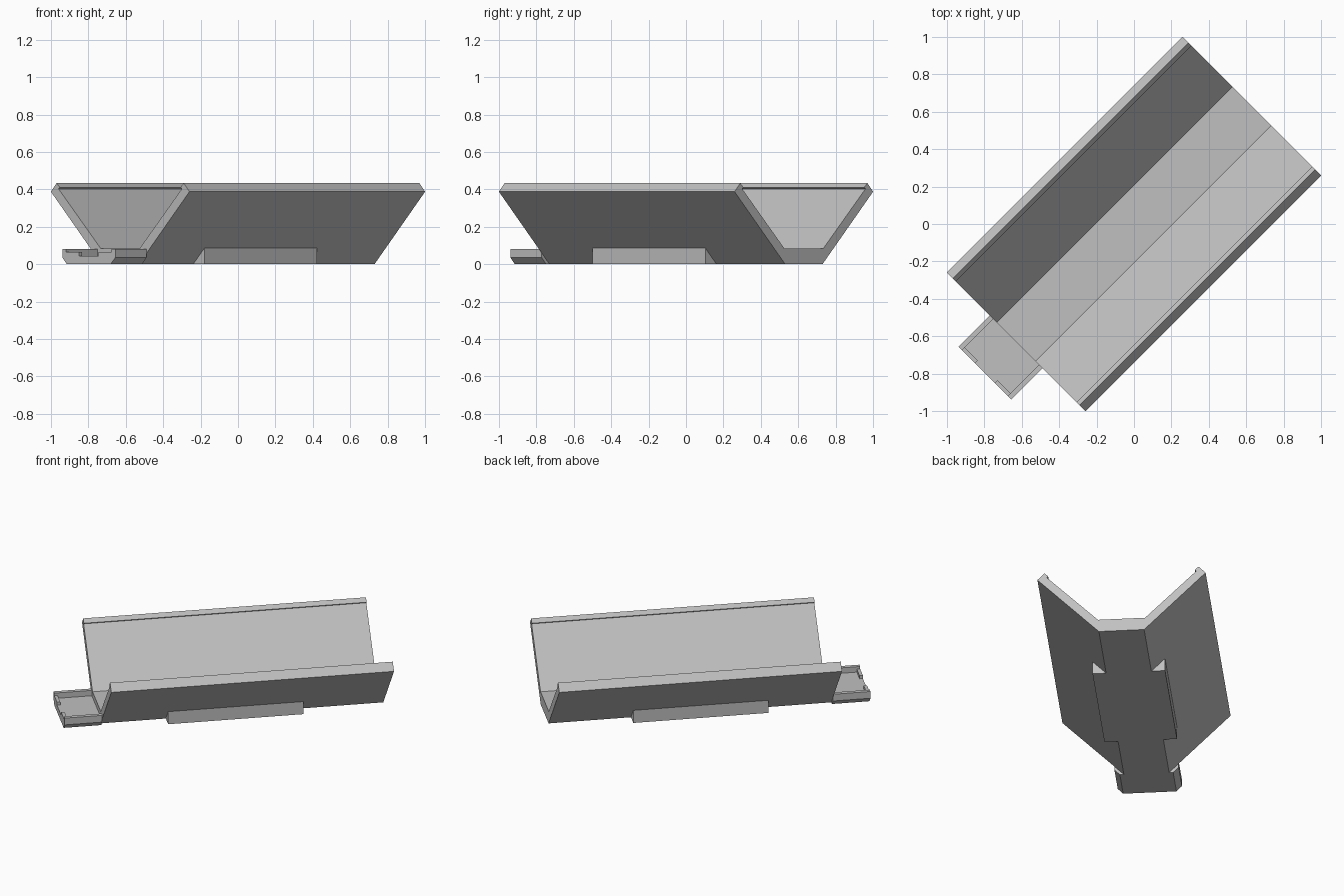
import bpy, bmesh, math
from mathutils import Matrix

cube = bpy.data.objects.get("Cube")
if cube:
    bpy.data.objects.remove(cube, do_unlink=True)

grey = bpy.data.materials.new("light_grey")
grey.use_nodes = True
colour = (0.53, 0.53, 0.53, 1)
grey.diffuse_color = colour
grey.node_tree.nodes["Principled BSDF"].inputs["Base Color"].default_value = colour

# The whole model lies diagonally on the ground plane
TURN = Matrix.Rotation(math.radians(45), 4, 'Z')


def prism(name, profile, start, end):
    """Extrude a (side, height) profile along the length of the trough."""
    bm = bmesh.new()
    face = bm.faces.new([bm.verts.new((start, s, z)) for s, z in profile])
    out = bmesh.ops.extrude_face_region(bm, geom=[face], use_keep_orig=True)
    moved = [g for g in out["geom"] if isinstance(g, bmesh.types.BMVert)]
    bmesh.ops.translate(bm, verts=moved, vec=(end - start, 0, 0))
    bmesh.ops.recalc_face_normals(bm, faces=bm.faces)
    bm.transform(TURN)
    mesh = bpy.data.meshes.new(name)
    bm.to_mesh(mesh)
    bm.free()
    mesh.materials.append(grey)
    obj = bpy.data.objects.new(name, mesh)
    bpy.context.collection.objects.link(obj)
    return obj


def mirrored(half):
    """Close a half profile with its mirror image."""
    return half + [(-s, z) for s, z in reversed(half)]


# Open trough: sloped walls with a small inward lip along the top
trough_half = [(0.141, 0), (0.524, 0.388), (0.48, 0.434), (0.457, 0.411),
               (0.466, 0.403), (0.147, 0.084)]
prism("trough", mirrored(trough_half), -0.891, 0.891)

# Wedge blocks filling the space under both walls
for side, label in ((1, "left"), (-1, "right")):
    wedge = [(side * s, z) for s, z in ((0.141, 0), (0.226, 0), (0.226, 0.087))]
    prism("foot_block_" + label, wedge, -0.48, 0.372)

# Connector tongue: a shallow tray with side rims
shell = [(0.166, 0), (0.2, 0.036), (0.2, 0.082)]
prism("tongue_tray", mirrored(shell + [(0.173, 0.082), (0.173, 0.045)]),
      -1.107, -0.891)

# Tongue end: low wall with a central gap
prism("tongue_end", mirrored(shell + [(0.173, 0.082), (0.173, 0.066),
                                      (0.074, 0.066), (0.074, 0.045)]),
      -1.128, -1.107)
